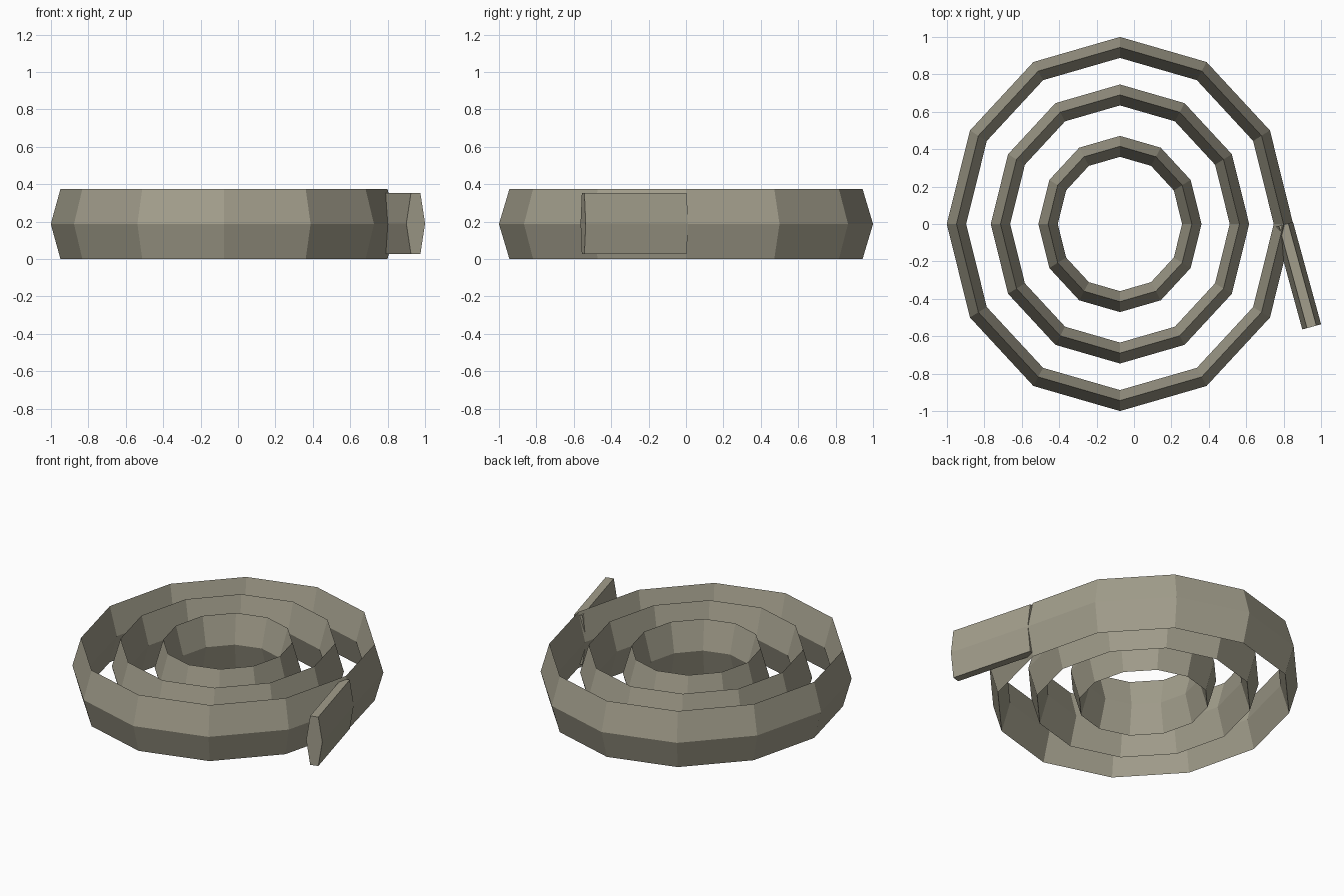
import bpy, bmesh, math
from mathutils import Vector

if "Cube" in bpy.data.objects:
    bpy.data.objects.remove(bpy.data.objects["Cube"])

CX, MID_Z = -0.075, 0.1875

olive = bpy.data.materials.new("olive_grey")
olive.diffuse_color = (0.36, 0.34, 0.26, 1)
olive.use_nodes = True
olive.node_tree.nodes["Principled BSDF"].inputs["Base Color"].default_value = olive.diffuse_color


def make_object(name, verts, faces):
    mesh = bpy.data.meshes.new(name)
    mesh.from_pydata(verts, [], faces)
    mesh.materials.append(olive)
    bm = bmesh.new()
    bm.from_mesh(mesh)
    bmesh.ops.recalc_face_normals(bm, faces=bm.faces)
    bm.to_mesh(mesh)
    bm.free()
    obj = bpy.data.objects.new(name, mesh)
    bpy.context.collection.objects.link(obj)
    return obj


# Twelve-sided ring with a tall diamond section, slightly narrow in x
def ring(name, radius, sides=12, half_w=0.056, half_h=MID_Z, squash=0.926):
    section = [(half_w, 0), (0, half_h), (-half_w, 0), (0, -half_h)]
    verts = []
    for i in range(sides):
        a = 2 * math.pi * i / sides
        for dr, dz in section:
            r = radius + dr
            verts.append((CX + squash * r * math.cos(a), r * math.sin(a), MID_Z + dz))
    faces = []
    for i in range(sides):
        n = (i + 1) % sides
        for j in range(4):
            k = (j + 1) % 4
            faces.append((i * 4 + j, n * 4 + j, n * 4 + k, i * 4 + k))
    return make_object(name, verts, faces)


# Straight six-sided bar between two points
def bar(name, start, end, half_w, half_h):
    start, end = Vector(start), Vector(end)
    side = (end - start).normalized().cross(Vector((0, 0, 1)))
    verts = []
    for p in (start, end):
        for i in range(6):
            a = i * math.pi / 3
            up = half_h * math.sin(a) / math.sin(math.pi / 3)
            verts.append(p + side * half_w * math.cos(a) + Vector((0, 0, up)))
    faces = [(i, (i + 1) % 6, (i + 1) % 6 + 6, i + 6) for i in range(6)]
    faces += [tuple(range(5, -1, -1)), tuple(range(6, 12))]
    return make_object(name, verts, faces)


# Three concentric coils
for name, radius in (("outer_coil", 0.944), ("middle_coil", 0.69), ("inner_coil", 0.415)):
    ring(name, radius)

# Loose tail leaving the outer coil
bar("tail", (0.80, -0.003, 0.19), (0.95, -0.55, 0.19), 0.052, 0.164)
